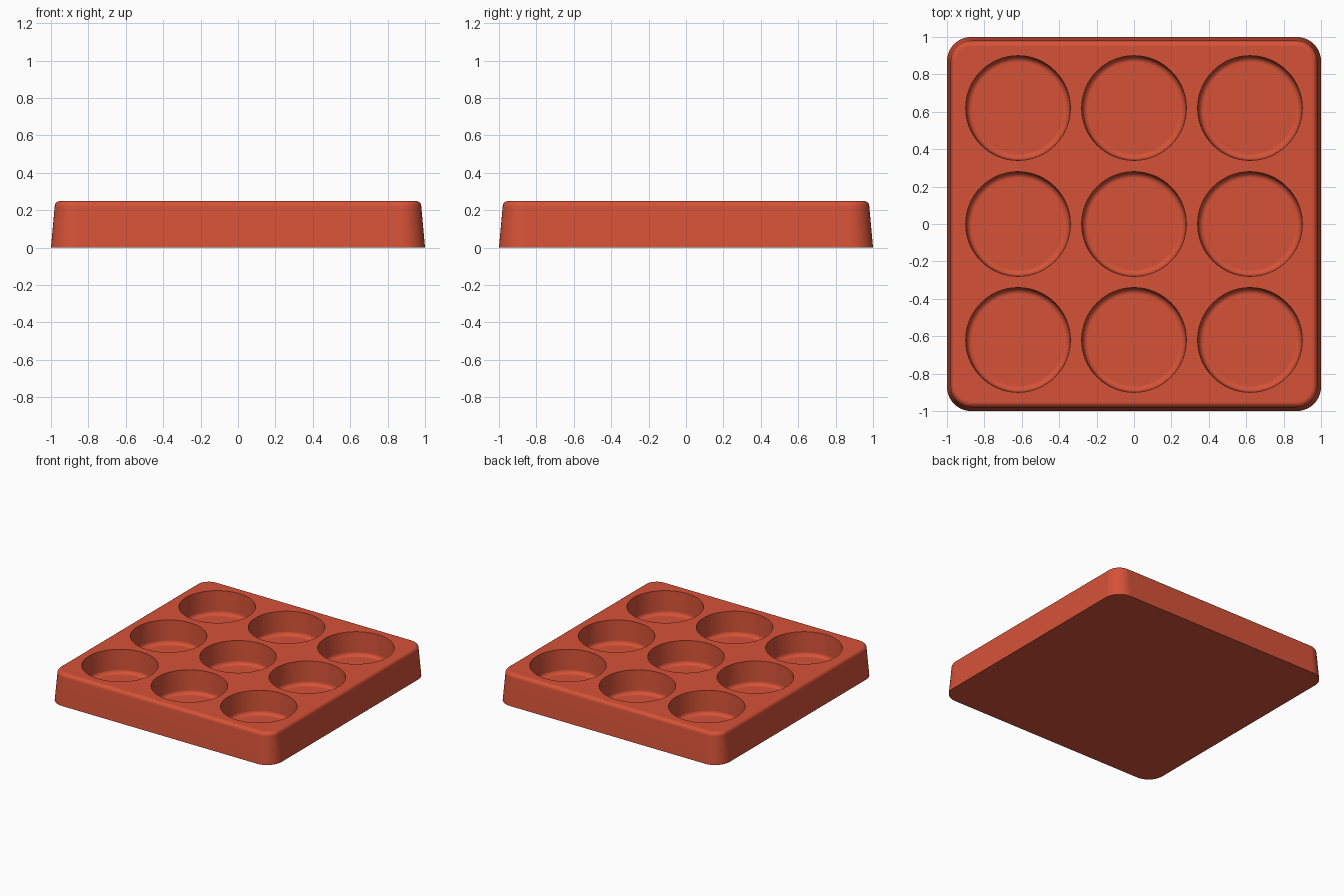
import bpy, bmesh
from math import sin, cos, pi, radians

HEIGHT = 0.25
FLOOR = 0.06
CUP_PITCH = 0.62
CUP_RADIUS = 0.28
FILLET = 0.03
ARC = 6

if "Cube" in bpy.data.objects:
    bpy.data.objects.remove(bpy.data.objects["Cube"])

# One terracotta red for the whole tray
red = bpy.data.materials.new("terracotta_red")
red.use_nodes = True
colour = (0.67, 0.085, 0.039, 1)
red.diffuse_color = colour
red.node_tree.nodes["Principled BSDF"].inputs["Base Color"].default_value = colour


def rounded_square(half, radius, z, steps=10):
    """Outline of a square with round corners."""
    points = []
    for corner in range(4):
        mid = pi / 4 + corner * pi / 2
        cx = (half - radius) * (1 if cos(mid) > 0 else -1)
        cy = (half - radius) * (1 if sin(mid) > 0 else -1)
        for i in range(steps + 1):
            a = corner * pi / 2 + i / steps * pi / 2
            points.append((cx + radius * cos(a), cy + radius * sin(a), z))
    return points


def circle(x, y, radius, z, steps=64):
    return [(x + radius * cos(2 * pi * i / steps),
             y + radius * sin(2 * pi * i / steps), z) for i in range(steps)]


def loft(bm, outlines):
    """Closed solid through outlines stacked from bottom to top."""
    rings = [[bm.verts.new(p) for p in outline] for outline in outlines]
    n = len(rings[0])
    for low, high in zip(rings, rings[1:]):
        for i in range(n):
            j = (i + 1) % n
            bm.faces.new((low[i], low[j], high[j], high[i]))
    bm.faces.new(rings[0][::-1])
    bm.faces.new(rings[-1])


def make_object(name, bm):
    bmesh.ops.recalc_face_normals(bm, faces=bm.faces)
    mesh = bpy.data.meshes.new(name)
    bm.to_mesh(mesh)
    bm.free()
    mesh.materials.append(red)
    obj = bpy.data.objects.new(name, mesh)
    bpy.context.collection.objects.link(obj)
    return obj


arc = [i / ARC * pi / 2 for i in range(ARC + 1)]

# Tray body: slightly tapered walls with a rounded top edge
profile = [(0, 0)] + [(0.02 + FILLET * (1 - cos(a)),
                       HEIGHT - FILLET + FILLET * sin(a)) for a in arc]
bm = bmesh.new()
loft(bm, [rounded_square(1 - inset, 0.13 - inset, z) for inset, z in profile])
tray = make_object("cup_tray", bm)

# Nine cup recesses with rounded floors
cup = [(CUP_RADIUS - 0.005 - FILLET * (1 - sin(a)),
        FLOOR + FILLET * (1 - cos(a))) for a in arc]
cup += [(CUP_RADIUS, HEIGHT), (CUP_RADIUS, HEIGHT + 0.1)]
bm = bmesh.new()
for column in (-1, 0, 1):
    for row in (-1, 0, 1):
        loft(bm, [circle(column * CUP_PITCH, row * CUP_PITCH, r, z) for r, z in cup])
cutter = make_object("cup_cutter", bm)
cutter.hide_render = True

bpy.ops.object.select_all(action="DESELECT")
tray.select_set(True)
bpy.context.view_layer.objects.active = tray
cut = tray.modifiers.new("cups", "BOOLEAN")
cut.operation = "DIFFERENCE"
cut.solver = "EXACT"
cut.object = cutter
bpy.ops.object.modifier_apply(modifier=cut.name)
bpy.data.objects.remove(cutter)

# Smooth fillets, crisp rims and flat large faces
bpy.ops.object.shade_smooth_by_angle(angle=radians(35))
weighted = tray.modifiers.new("weighted_normals", "WEIGHTED_NORMAL")
weighted.keep_sharp = True
